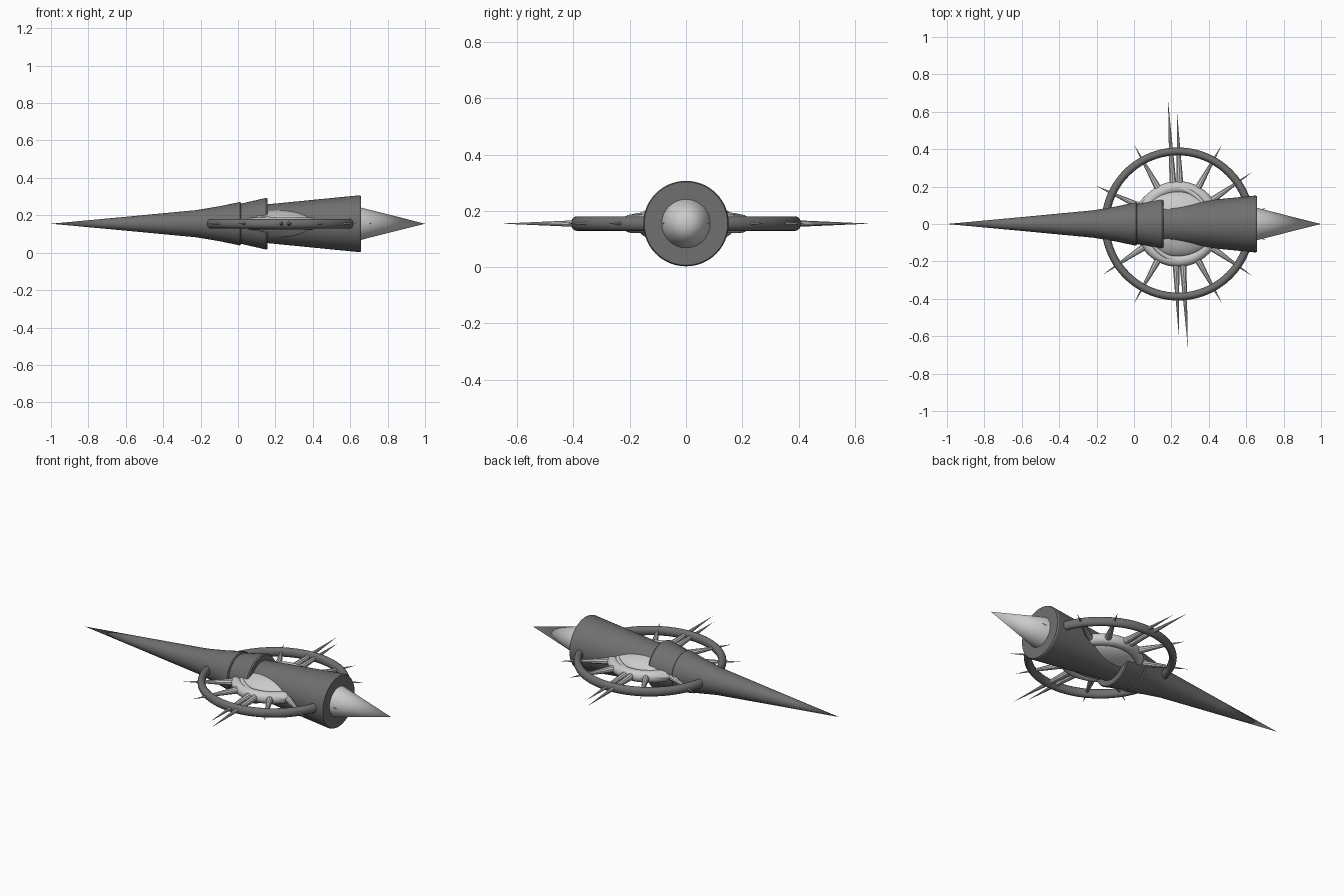
import bpy, bmesh, math
from mathutils import Vector, Matrix

AXIS_Z = 0.155          # height of the hull axis
HUB_X = 0.235           # centre of the ring along the hull

cube = bpy.data.objects.get("Cube")
if cube:
    bpy.data.objects.remove(cube, do_unlink=True)


def material(name, value):
    mat = bpy.data.materials.new(name)
    mat.use_nodes = True
    colour = (value, value, value, 1)
    mat.diffuse_color = colour
    mat.node_tree.nodes["Principled BSDF"].inputs["Base Color"].default_value = colour
    return mat


dark = material("dark grey", 0.16)
light = material("light grey", 0.60)


def finish(name, bm, mat):
    bmesh.ops.recalc_face_normals(bm, faces=bm.faces)
    mesh = bpy.data.meshes.new(name)
    bm.to_mesh(mesh)
    bm.free()
    mesh.materials.append(mat)
    obj = bpy.data.objects.new(name, mesh)
    bpy.context.collection.objects.link(obj)
    bpy.ops.object.select_all(action="DESELECT")
    obj.select_set(True)
    bpy.context.view_layer.objects.active = obj
    bpy.ops.object.shade_smooth_by_angle(angle=math.radians(30))
    return obj


def lathe(name, profile, mat, steps=64):
    """Spin (x, radius) points around the hull axis."""
    bm = bmesh.new()
    verts = [bm.verts.new((x, 0, AXIS_Z + r)) for x, r in profile]
    edges = [bm.edges.new(pair) for pair in zip(verts, verts[1:])]
    bmesh.ops.spin(bm, geom=verts + edges, cent=(0, 0, AXIS_Z), axis=(1, 0, 0),
                   angle=math.tau, steps=steps)
    bmesh.ops.remove_doubles(bm, verts=bm.verts, dist=0.0001)
    return finish(name, bm, mat)


def ring(name, major, width, height, mat):
    bm = bmesh.new()
    sides = 16
    centre = Vector((HUB_X, 0, AXIS_Z))
    verts = []
    for i in range(sides):
        a = math.tau * i / sides
        verts.append(bm.verts.new(centre + Vector((major + width * math.cos(a), 0, height * math.sin(a)))))
    edges = [bm.edges.new((verts[i], verts[(i + 1) % sides])) for i in range(sides)]
    bmesh.ops.spin(bm, geom=verts + edges, cent=centre, axis=(0, 0, 1),
                   angle=math.tau, steps=80)
    bmesh.ops.remove_doubles(bm, verts=bm.verts, dist=0.0001)
    return finish(name, bm, mat)


def spike(name, start, end, radius, mat):
    start, end = Vector((*start, AXIS_Z)), Vector((*end, AXIS_Z))
    way = end - start
    bm = bmesh.new()
    place = Matrix.Translation((start + end) / 2) @ way.to_track_quat("Z", "Y").to_matrix().to_4x4()
    bmesh.ops.create_cone(bm, cap_ends=True, segments=10, radius1=radius, radius2=0,
                          depth=way.length, matrix=place)
    return finish(name, bm, mat)


def polar(radius, degrees):
    a = math.radians(degrees)
    return HUB_X + radius * math.cos(a), radius * math.sin(a)


# Hull sections
lathe("tail_cone", [(-1, 0), (-0.6, 0.037), (-0.22, 0.073), (-0.1, 0.093),
                    (0.01, 0.116), (0.015, 0.112), (0.015, 0)], dark)
lathe("collar", [(0.01, 0), (0.01, 0.106), (0.15, 0.138), (0.157, 0.134), (0.157, 0)], dark)
lathe("main_barrel", [(0.15, 0), (0.15, 0.103), (0.65, 0.152), (0.658, 0.148), (0.658, 0)], dark)
lathe("nose_cone", [(0.65, 0), (0.65, 0.088), (1, 0)], light)

# Outer ring and central hub
ring("outer_ring", 0.388, 0.021, 0.026, dark)
ring("hub_ring", 0.195, 0.034, 0.033, light)

bm = bmesh.new()
bmesh.ops.create_uvsphere(bm, u_segments=48, v_segments=24, radius=1,
                          matrix=Matrix.Translation((HUB_X, 0, AXIS_Z)) @ Matrix.Diagonal((0.225, 0.18, 0.08, 1)))
finish("hub_bulge", bm, light)

# Swirling ribs, repeated on opposite sides
for side, turn in (("left", 0), ("right", 180)):
    curve = bpy.data.curves.new("swirl_rib_" + side, "CURVE")
    curve.dimensions = "3D"
    curve.bevel_depth = 0.014
    curve.bevel_resolution = 2
    curve.use_fill_caps = True
    spline = curve.splines.new("POLY")
    spline.points.add(20)
    for i, point in enumerate(spline.points):
        t = i / 20
        x, y = polar(0.16 + 0.07 * t, turn + 20 + 145 * t)
        point.co = (x, y, AXIS_Z + 0.035 * (1 - t), 1)
    curve.materials.append(light)
    bpy.context.collection.objects.link(bpy.data.objects.new("swirl_rib_" + side, curve))

# Radial spikes through the ring
for angle in (10, 35, 61, 119, 155, 214, 241, 299, 325, 350):
    spike(f"ring_spike_{angle}", polar(0.19, angle), polar(0.485, angle), 0.022, light)

# Long paired blades on each side
for side, s in (("left", 1), ("right", -1)):
    spike("long_blade_" + side, (HUB_X - s * 0.025, s * 0.18), (HUB_X - s * 0.053, s * 0.66), 0.021, light)
    spike("short_blade_" + side, (HUB_X + s * 0.012, s * 0.18), (HUB_X - s * 0.005, s * 0.60), 0.021, light)
